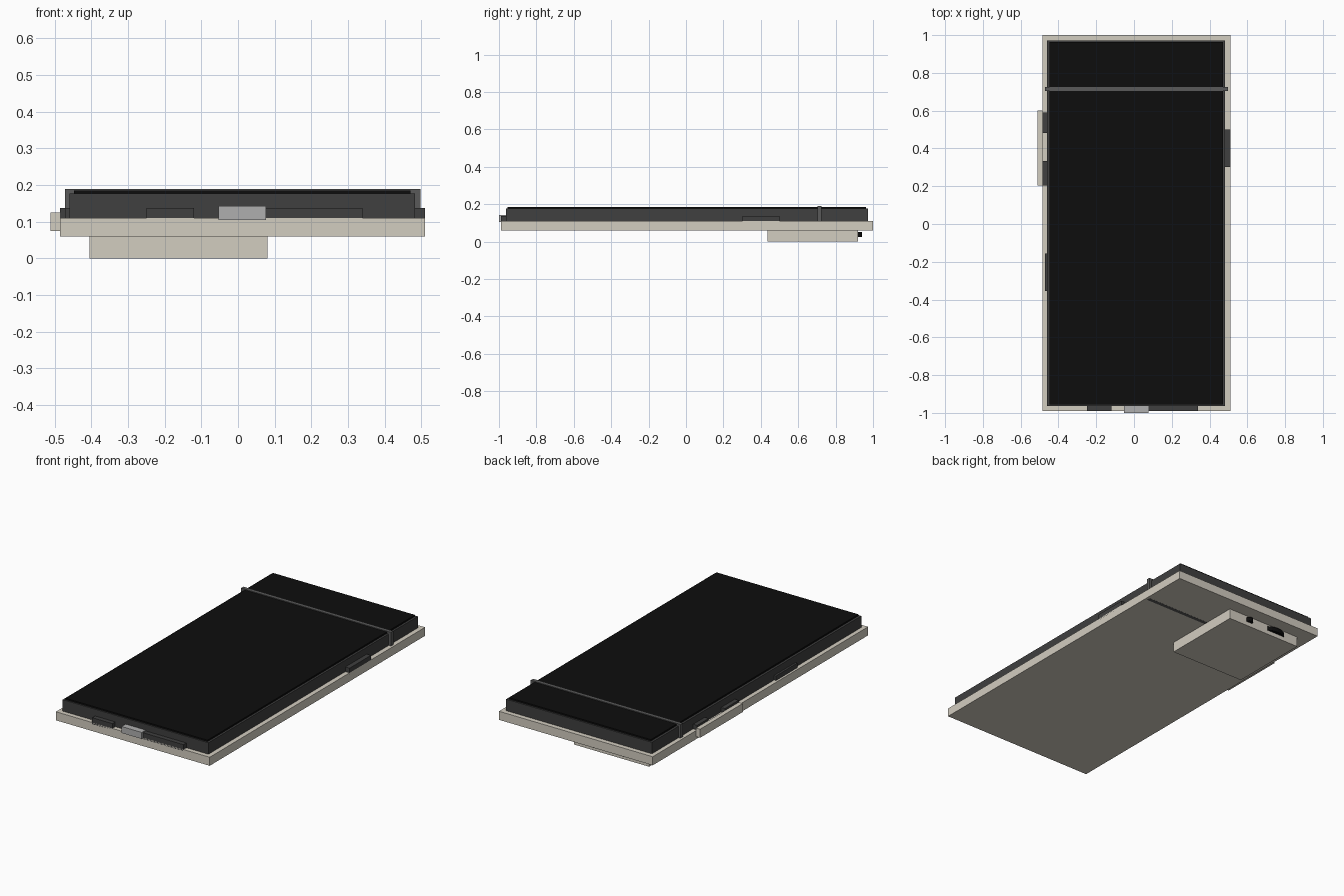
import bpy, bmesh
from mathutils import Matrix, Vector

if "Cube" in bpy.data.objects:
    bpy.data.objects.remove(bpy.data.objects["Cube"])


def material(name, rgb):
    m = bpy.data.materials.new(name)
    m.diffuse_color = (*rgb, 1)
    m.use_nodes = True
    m.node_tree.nodes["Principled BSDF"].inputs["Base Color"].default_value = m.diffuse_color
    return m


CASE = material("case_beige", (0.65, 0.61, 0.53))
DARK = material("dark_grey", (0.05, 0.05, 0.05))
BAND = material("band_grey", (0.1, 0.1, 0.1))
BLACK = material("glass_black", (0.004, 0.004, 0.004))
METAL = material("metal", (0.43, 0.43, 0.43))


def finish(name, bm, mat):
    me = bpy.data.meshes.new(name)
    bm.to_mesh(me)
    bm.free()
    me.materials.append(mat)
    ob = bpy.data.objects.new(name, me)
    bpy.context.collection.objects.link(ob)
    return ob


def box(name, x, y, z, mat):
    bm = bmesh.new()
    lo, hi = Vector((x[0], y[0], z[0])), Vector((x[1], y[1], z[1]))
    bmesh.ops.create_cube(bm, size=1, matrix=Matrix.Translation((lo + hi) / 2)
                          @ Matrix.Diagonal((*(hi - lo), 1)))
    return finish(name, bm, mat)


def disc(name, x, y, r, z, mat):
    bm = bmesh.new()
    bmesh.ops.create_cone(bm, cap_ends=True, segments=32, radius1=r, radius2=r,
                          depth=z[1] - z[0],
                          matrix=Matrix.Translation((x, y, sum(z) / 2)))
    return finish(name, bm, mat)


# Main slabs
box("back_plate", (-0.485, 0.51), (-0.99, 1.0), (0.06, 0.11), CASE)
box("body", (-0.46, 0.483), (-0.963, 0.972), (0.1, 0.177), DARK)
box("screen_glass", (-0.447, 0.471), (-0.955, 0.963), (0.17, 0.186), BLACK)

# Band across the body, flush with the underside
box("cross_band", (-0.472, 0.497), (0.703, 0.725), (0.0595, 0.19), BAND)

# Camera block with lenses breaking through its end wall
box("camera_block", (-0.405, 0.08), (0.435, 0.92), (0.0, 0.06), CASE)
disc("camera_lens", -0.25, 0.84, 0.1, (0.025, 0.05), BLACK)
disc("flash_lens", -0.06, 0.92, 0.02, (0.025, 0.05), BLACK)

# Left side buttons and guard
box("side_guard", (-0.511, -0.485), (0.205, 0.6), (0.075, 0.125), CASE)
for i, (y0, y1) in enumerate([(0.205, 0.333), (0.483, 0.59)]):
    box(f"volume_button_{i}", (-0.485, -0.455), (y0, y1), (0.09, 0.137), DARK)
box("card_tray", (-0.472, -0.455), (-0.355, -0.157), (0.09, 0.137), DARK)

# Right side button
box("power_button", (0.478, 0.51), (0.302, 0.5), (0.1, 0.137), DARK)

# Bottom edge: speakers and connector
for i, (x0, x1) in enumerate([(-0.25, -0.12), (0.077, 0.34)]):
    box(f"speaker_{i}", (x0, x1), (-0.99, -0.955), (0.1, 0.138), DARK)
box("charging_port", (-0.053, 0.077), (-1.0, -0.955), (0.105, 0.143), METAL)
